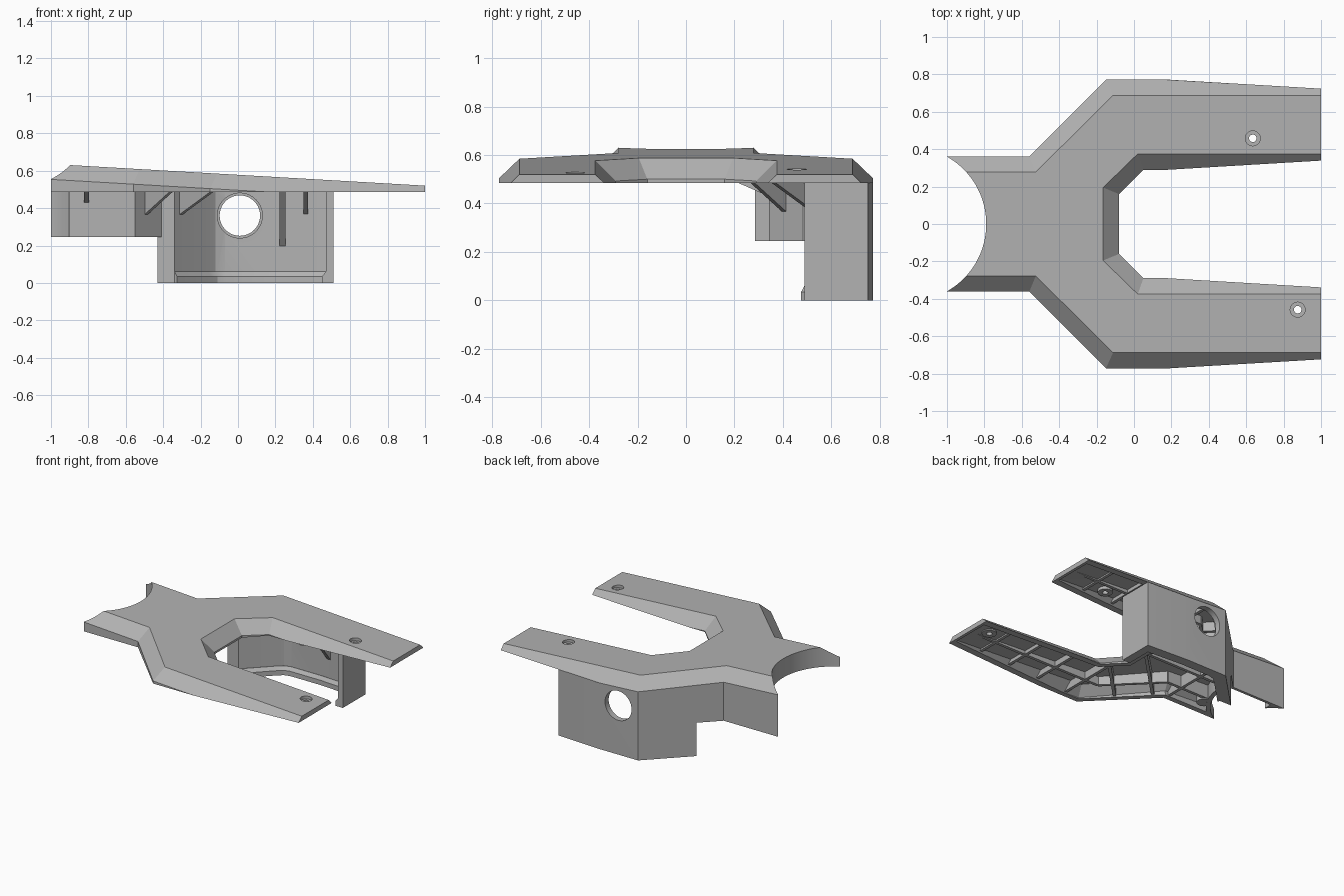
import bpy, bmesh
from math import sqrt, pi
from mathutils import Vector, Matrix

if "Cube" in bpy.data.objects:
    bpy.data.objects.remove(bpy.data.objects["Cube"], do_unlink=True)

grey = bpy.data.materials.new("matte_grey")
grey.use_nodes = True
COLOR = (0.45, 0.45, 0.45, 1)
grey.diffuse_color = COLOR
grey.node_tree.nodes["Principled BSDF"].inputs["Base Color"].default_value = COLOR

RIM = 0.485          # height of the underside rim
ARC_X, ARC_R = -1.204, 0.414


def top_z(x):
    return 0.578 - 0.058 * x


def low_z(x):
    return 0.4955 - 0.058 * x


def finish(name, bm):
    bmesh.ops.recalc_face_normals(bm, faces=bm.faces)
    mesh = bpy.data.meshes.new(name)
    bm.to_mesh(mesh)
    bm.free()
    mesh.materials.append(grey)
    obj = bpy.data.objects.new(name, mesh)
    bpy.context.collection.objects.link(obj)
    return obj


def loft(name, rings):
    """Closed solid through (outline, height) rings; a height may be a function of x."""
    bm = bmesh.new()
    loops = [[bm.verts.new((x, y, z(x) if callable(z) else z)) for x, y in pts] for pts, z in rings]
    n = len(loops[0])
    for a, b in zip(loops, loops[1:]):
        for i in range(n):
            j = (i + 1) % n
            bm.faces.new((a[i], a[j], b[j], b[i]))
    bm.faces.new(loops[0])
    bm.faces.new(loops[-1])
    return finish(name, bm)


def prism(name, pts, z0, z1):
    return loft(name, [(pts, z0), (pts, z1)])


def cylinder(name, center, r, depth, axis="Z", segments=48):
    bm = bmesh.new()
    m = Matrix.Translation(center)
    if axis == "Y":
        m = m @ Matrix.Rotation(pi / 2, 4, "X")
    bmesh.ops.create_cone(bm, cap_ends=True, segments=segments, radius1=r, radius2=r,
                          depth=depth, matrix=m)
    return finish(name, bm)


def cut(target, cutter):
    """Subtract the cutter, bake the result and discard the cutter."""
    cutter.hide_render = True
    mod = target.modifiers.new("cut", "BOOLEAN")
    mod.operation, mod.solver, mod.object = "DIFFERENCE", "EXACT", cutter
    deps = bpy.context.evaluated_depsgraph_get()
    mesh = bpy.data.meshes.new_from_object(target.evaluated_get(deps))
    target.modifiers.clear()
    target.data = mesh
    bpy.data.objects.remove(cutter, do_unlink=True)


def offset(pts, d, closed=True):
    """Mitred offset to the right of the travel direction."""
    v = [Vector(p) for p in pts]
    n = len(v)
    normals = []
    for i in range(n):
        e = (v[(i + 1) % n] - v[i]).normalized()
        normals.append(Vector((e.y, -e.x)))
    if not closed:
        normals[-1] = normals[-2]
    out = []
    for i in range(n):
        a = normals[i - 1] if closed or i else normals[0]
        b = normals[i]
        out.append(tuple(v[i] + (a + b) * (d / (1 + a.dot(b)))))
    return out


def mirrored(half):
    return half + [(x, -y) for x, y in reversed(half)]


def bar(p, q, w, z0, z1):
    p, q = Vector(p), Vector(q)
    d = (q - p).normalized() * w / 2
    s = Vector((-d.y, d.x))
    return prism("bar", [tuple(c) for c in (p + s, q + s, q - s, p - s)], z0, z1)


def gusset(name, base, direction, length, drop, w=0.025):
    """Triangular brace from a wall point up to the underside."""
    b = Vector((*base, RIM + 0.01))
    d = Vector((*direction, 0)).normalized()
    s = Vector((-d.y, d.x, 0)) * w / 2
    tri = [b - d * 0.01, b + d * length, b - d * 0.01 - Vector((0, 0, drop))]
    bm = bmesh.new()
    a = [bm.verts.new(p + s) for p in tri]
    c = [bm.verts.new(p - s) for p in tri]
    bm.faces.new(a)
    bm.faces.new(c)
    for i in range(3):
        j = (i + 1) % 3
        bm.faces.new((a[i], a[j], c[j], c[i]))
    return finish(name, bm)


# Forked cover: sloping top, chamfered flanks, flat underside
low = mirrored([(-1, .362), (-.56, .362), (-.15, .772), (1, .772), (1, .29), (.05, .29), (-.08, .16)])
top = mirrored([(-1, .278), (-.525, .278), (-.112, .688), (1, .688), (1, .375), (.02, .375), (-.165, .195)])
cover = loft("forked_cover", [(low, 0.3), (low, low_z), (top, top_z)])
bm = bmesh.new()
bm.from_mesh(cover.data)
res = bmesh.ops.bisect_plane(bm, geom=bm.verts[:] + bm.edges[:] + bm.faces[:],
                             plane_co=(0, 0, RIM), plane_no=(0, 0, 1), clear_inner=True)
rim_edges = [e for e in res["geom_cut"] if isinstance(e, bmesh.types.BMEdge)]
bmesh.ops.triangle_fill(bm, edges=rim_edges, use_beauty=True)
bmesh.ops.recalc_face_normals(bm, faces=bm.faces)
bm.to_mesh(cover.data)
bm.free()

# Hollow underside, leaving ribs and screw bosses standing
cavity = loft("cavity", [(offset(low, .055), 0.3), (offset(low, .035), lambda x: low_z(x) - .01),
                         (offset(top, .02), lambda x: top_z(x) - .03)])
cut(cavity, cylinder("arc_wall", (ARC_X, 0, .5), ARC_R + .03, 1, segments=128))
ribs = [((-.13, .53), (1.1, .53)), ((-.13, .53), (-.46, .2)), ((-.46, .2), (-1.1, .2)),
        ((-.42, .68), (.05, .21)), ((-.6, .5), (-.1, 0)), ((-.02, .2), (-.02, .9)),
        ((.24, .2), (.24, .9)), ((.5, .2), (.5, .9)), ((.76, .2), (.76, .9))]
for p, q in ribs:
    for s in (1, -1):
        cut(cavity, bar((p[0], p[1] * s), (q[0], q[1] * s), .022, RIM + .008, .8))
cut(cavity, bar((-1, 0), (0, 0), .022, RIM + .008, .8))
cut(cavity, bar((-.58, -.5), (-.58, .5), .022, RIM + .008, .8))
screws = [(.635, .458), (.875, -.458)]
for x, y in screws + [(-.81, -.24)]:
    cut(cavity, cylinder("boss", (x, y, RIM + .25), .05, .496, segments=32))
cut(cover, cavity)
cut(cover, cylinder("arc_cut", (ARC_X, 0, .5), ARC_R, 1, segments=128))
for x, y in screws:
    cut(cover, cylinder("screw_hole", (x, y, .5), .02, 1, segments=32))
    cut(cover, cylinder("screw_recess", (x, y, top_z(x) + .03), .04, .1, segments=32))

# Shallow side skirt beside the neck
skirt = prism("neck_skirt", [(-1, .362), (-.56, .362), (-.41, .512), (-.41, .484), (-.552, .342),
                             (-.9, .342), (-.9, .285), (-1, .285)], .245, RIM + .01)
cut(skirt, cylinder("arc_cut", (ARC_X, 0, .5), ARC_R, 1, segments=128))

# Deep housing wall with end panel and round opening
inner = [(.47, .49), (.47, .70), (.18, .72), (-.07, .72), (-.12, .705), (-.16, .67), (-.34, .49)]
outer = [(-.43, .492), (-.15, .772), (.18, .772), (.51, .752), (.51, .49)]
wall = prism("housing_wall", outer + inner, 0, RIM + .001)
cut(wall, cylinder("round_opening", (.01, .75, .36), .108, .4, "Y", 64))
cut(wall, cylinder("opening_rim", (.01, .70, .36), .12, .06, "Y", 64))

# Bevelled lip along the inside foot of the housing
back = offset(inner, .005, False)[::-1]
foot = offset(inner, -.02, False) + back
crest = offset(inner, -.001, False) + back
loft("foot_lip", [(foot, 0), (foot, .035), (crest, .06)])

# Braces between the walls and the cover
gusset("neck_brace", (-.81, .342), (0, -1), .15, .07)
gusset("corner_brace_small", (-.49, .405), (1, -1), .2, .135)
gusset("corner_brace_large", (-.305, .525), (1, -1), .25, .135)
gusset("housing_brace_deep", (.238, .716), (0, -1), .24, .31, .03)
gusset("housing_brace_short", (.362, .708), (0, -1), .16, .135)

bpy.ops.object.select_all(action="DESELECT")
for obj in bpy.context.collection.objects:
    if obj.type == "MESH" and grey.name in obj.data.materials:
        obj.select_set(True)
        bpy.context.view_layer.objects.active = obj
bpy.ops.object.shade_smooth_by_angle(angle=pi / 9)
